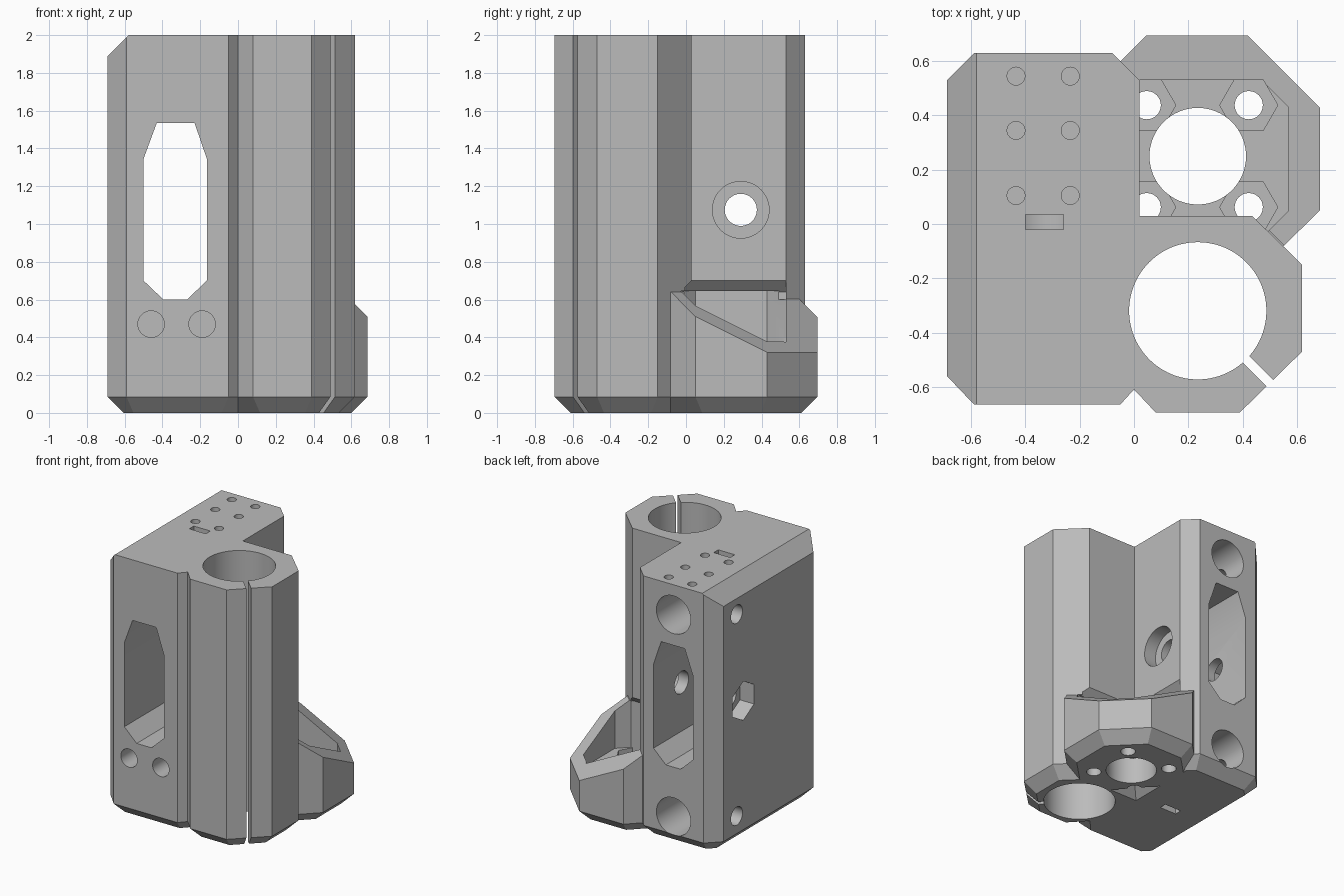
import bpy, bmesh, math
from mathutils import Vector

cube = bpy.data.objects.get("Cube")
if cube:
    bpy.data.objects.remove(cube, do_unlink=True)

grey = bpy.data.materials.new("plain_grey")
grey.use_nodes = True
colour = (0.5, 0.5, 0.5, 1)
grey.diffuse_color = colour
grey.node_tree.nodes["Principled BSDF"].inputs["Base Color"].default_value = colour


def inset(poly, d):
    """Move every edge of a counter-clockwise outline inwards by d."""
    out = []
    for i, p in enumerate(poly):
        a, b, c = Vector(poly[i - 1]), Vector(p), Vector(poly[(i + 1) % len(poly)])
        e, f = (b - a).normalized(), (c - b).normalized()
        n, m = Vector((-e.y, e.x)), Vector((-f.y, f.x))
        out.append(tuple(b + (n + m) * d / (1 + n.dot(m))))
    return out


def loft(name, layers, axis="Z", trim=None):
    """Join 2D outlines placed at steps along an axis; trim = plane point, normal."""
    place = {"Z": lambda u, v, w: (u, v, w),
             "Y": lambda u, v, w: (u, w, v),
             "X": lambda u, v, w: (w, u, v)}[axis]
    bm = bmesh.new()
    rings = [[bm.verts.new(place(u, v, w)) for u, v in poly] for w, poly in layers]
    for low, high in zip(rings, rings[1:]):
        for i in range(len(low)):
            bm.faces.new((low[i - 1], low[i], high[i], high[i - 1]))
    bm.faces.new(rings[0])
    bm.faces.new(rings[-1])
    bmesh.ops.recalc_face_normals(bm, faces=bm.faces)
    if trim:
        bmesh.ops.bisect_plane(bm, geom=bm.verts[:] + bm.edges[:] + bm.faces[:],
                               plane_co=trim[0], plane_no=trim[1], clear_outer=True)
        rim = [e for e in bm.edges if e.is_boundary]
        bmesh.ops.holes_fill(bm, edges=rim, sides=0)
        bmesh.ops.recalc_face_normals(bm, faces=bm.faces)
    mesh = bpy.data.meshes.new(name)
    bm.to_mesh(mesh)
    bm.free()
    mesh.materials.append(grey)
    obj = bpy.data.objects.new(name, mesh)
    bpy.context.collection.objects.link(obj)
    return obj


def disc(u, v, r, n=64, turn=0.0):
    return [(u + r * math.cos(turn + math.tau * i / n),
             v + r * math.sin(turn + math.tau * i / n)) for i in range(n)]


def rect(u0, u1, v0, v1):
    return [(u0, v0), (u1, v0), (u1, v1), (u0, v1)]


def combine(obj, other, operation):
    mod = obj.modifiers.new(operation, "BOOLEAN")
    mod.operation, mod.solver, mod.object = operation, "EXACT", other
    bpy.context.view_layer.objects.active = obj
    bpy.ops.object.modifier_apply(modifier=mod.name)
    bpy.data.objects.remove(other, do_unlink=True)


# Tall block with the bearing housing, chamfered at the foot and top left
tower = [(-.69, .53), (-.69, -.56), (-.59, -.665), (-.05, -.665), (0, -.61),
         (.08, -.695), (.39, -.695), (.62, -.47), (.62, -.15), (.435, .03),
         (.02, .03), (.02, .53), (-.08, .63), (-.59, .63)]
foot = 0.085
body = loft("carriage_body", [(0, inset(tower, foot)), (foot, tower), (2, tower)],
            trim=((-.69, 0, 1.89), (-1, 0, 1)))

# Low nut housing with a sloping rim
housing = [(.685, .05), (.685, .43), (.42, .695), (.045, .695), (-.3, .35), (.3, -.33)]
combine(body, loft("nut_housing", [(0, inset(housing, foot)), (foot, housing), (.64, housing)],
                   trim=((0, 0, .8775), (.5, .5, 1))), "UNION")


def cut(poly, axis, a, b):
    combine(body, loft("cutter", [(a, poly), (b, poly)], axis), "DIFFERENCE")


# Nut housing pocket, with a chamfered roof where it enters the tower
nut_x, nut_y = .235, .25
cut([(-.1, .05), (-.02, -.03), (.49, -.03), (.57, .05),
     (.57, .43), (.47, .53), (0, .53), (-.1, .43)], "Z", .28, .645)
combine(body, loft("cutter", [(.6, rect(-.04, .47, -.03, .53)),
                              (.64, rect(-.04, .47, -.03, .53)),
                              (.72, rect(.04, .47, .05, .53))]), "DIFFERENCE")
cut(disc(nut_x, nut_y, .178), "Z", -.1, .5)
for sx in (-1, 1):
    for sy in (-1, 1):
        x, y = nut_x + sx * .188, nut_y + sy * .188
        cut(disc(x, y, .052, 32), "Z", -.1, .5)
        cut(disc(x, y, .107, 6), "Z", .2, .4)

# Bearing bore and its diagonal clamping slit
bore_x, bore_y = .235, -.32
cut(disc(bore_x, bore_y, .253, 96), "Z", -.1, 2.1)
w, reach = .012, .4
cut([(bore_x + .1 - w, bore_y - .1 - w), (bore_x + reach - w, bore_y - reach - w),
     (bore_x + reach + w, bore_y - reach + w), (bore_x + .1 + w, bore_y - .1 + w)],
    "Z", -.1, 2.1)

# Belt opening from front to back
cut([(-.43, 1.535), (-.5, 1.345), (-.5, .7), (-.395, .6),
     (-.27, .6), (-.165, .7), (-.165, 1.345), (-.23, 1.535)], "Y", -1, 1)

# Rod sockets in the back, with clamp holes in the side
for z in (.22, 1.77):
    cut(disc(-.335, z, .145), "Y", -.58, 1)
    cut(disc(.37, z, .07, 32), "X", -1, -.335)

# Pair of front holes
for x in (-.46, -.19):
    cut(disc(x, .47, .07, 32), "Y", -1, -.36)

# Cross bolt with counterbore and hexagonal nut recess
cut(disc(.29, 1.075, .085, 48), "X", -1, .1)
cut(disc(.29, 1.075, .15, 48), "X", -.08, .1)
cut(disc(.29, 1.075, .15, 6, math.pi / 6), "X", -1, -.57)

# Small top holes and inspection slots
for x in (-.435, -.235):
    for y in (.105, .345, .545):
        cut(disc(x, y, .033, 24), "Z", 1.9, 2.1)
for low, high in ((-.1, .22), (1.77, 2.1)):
    cut(rect(-.4, -.26, -.02, .035), "Z", low, high)

# Smooth bores, sharp edges
bpy.ops.object.select_all(action="DESELECT")
body.select_set(True)
bpy.context.view_layer.objects.active = body
bpy.ops.object.shade_smooth_by_angle(angle=math.radians(30))
